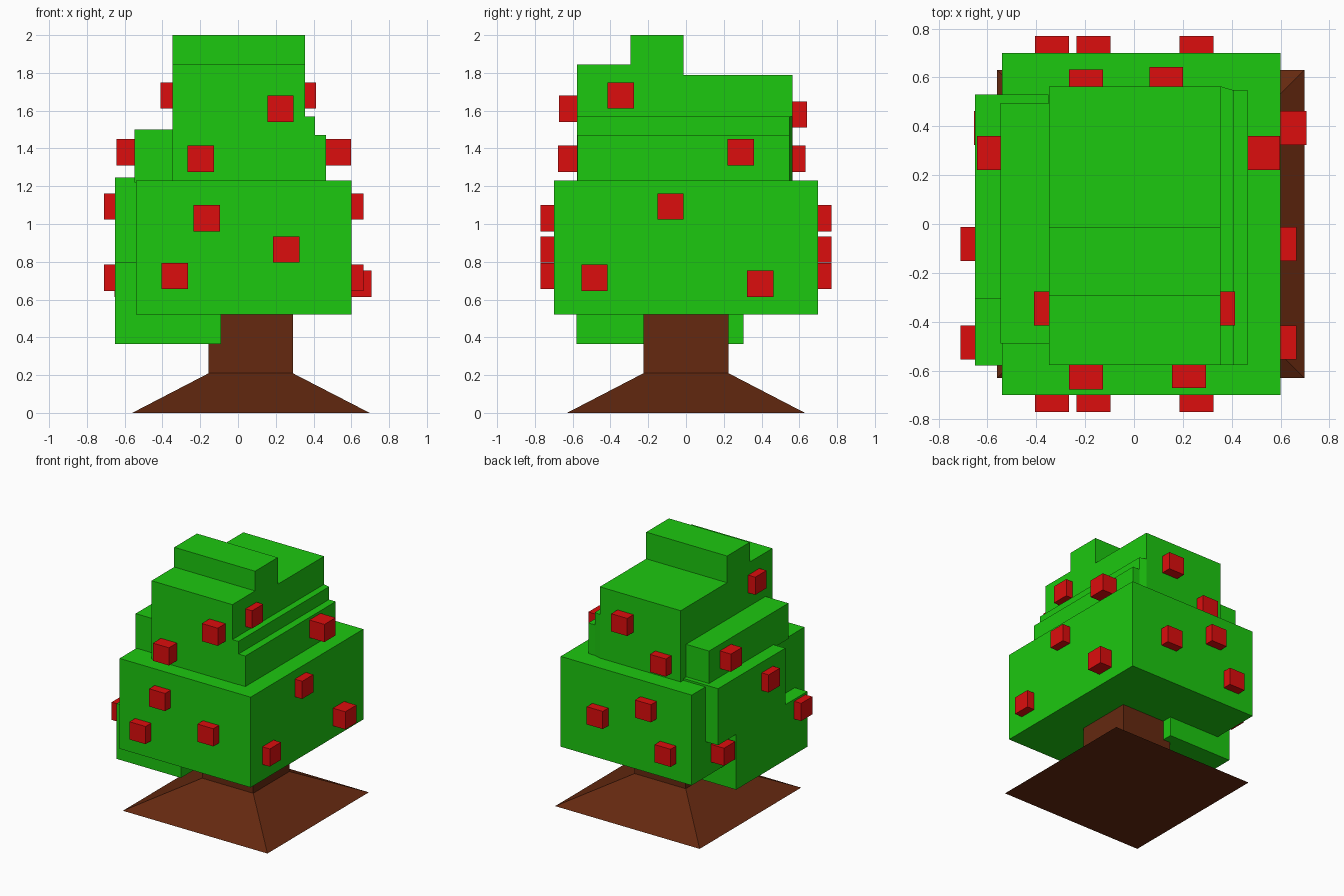
import bpy

if "Cube" in bpy.data.objects:
    bpy.data.objects.remove(bpy.data.objects["Cube"])


def material(name, rgb):
    m = bpy.data.materials.new(name)
    m.diffuse_color = (*rgb, 1)
    m.use_nodes = True
    m.node_tree.nodes["Principled BSDF"].inputs["Base Color"].default_value = m.diffuse_color
    return m


GREEN = material("leaf_green", (0.012, 0.58, 0.005))
BROWN = material("bark_brown", (0.13, 0.022, 0.005))
RED = material("fruit_red", (0.72, 0.004, 0.004))


def loft(name, bottom, top, z0, z1, mat):
    """Solid between two plan outlines with the same number of points."""
    n = len(bottom)
    verts = [(x, y, z0) for x, y in bottom] + [(x, y, z1) for x, y in top]
    faces = [tuple(reversed(range(n))), tuple(range(n, 2 * n))]
    faces += [(i, (i + 1) % n, (i + 1) % n + n, i + n) for i in range(n)]
    me = bpy.data.meshes.new(name)
    me.from_pydata(verts, [], faces)
    me.materials.append(mat)
    ob = bpy.data.objects.new(name, me)
    bpy.context.collection.objects.link(ob)
    return ob


def rect(x0, x1, y0, y1):
    return [(x0, y0), (x1, y0), (x1, y1), (x0, y1)]


def box(name, x, y, z, mat):
    plan = rect(*x, *y)
    return loft(name, plan, plan, *z, mat)


# Trunk and flared root base
trunk_plan = rect(-0.155, 0.29, -0.225, 0.225)
loft("root_base", rect(-0.56, 0.697, -0.63, 0.63), trunk_plan, 0, 0.21, BROWN)
loft("trunk", trunk_plan, trunk_plan, 0.21, 0.53, BROWN)

# Foliage blocks
box("foliage_main", (-0.54, 0.60), (-0.70, 0.70), (0.52, 1.23), GREEN)
box("foliage_left_low", (-0.65, -0.09), (-0.58, 0.305), (0.365, 0.80), GREEN)
box("foliage_left_high", (-0.65, -0.35), (-0.305, 0.53), (0.80, 1.245), GREEN)
box("foliage_left_shoulder", (-0.547, -0.30), (-0.49, 0.495), (1.22, 1.50), GREEN)
box("foliage_right_step", (0.30, 0.467), (-0.575, 0.547), (1.22, 1.47), GREEN)

# Middle tier with a slightly chamfered rear right corner
tier = [(-0.348, -0.577), (0.408, -0.577), (0.408, 0.547), (0.355, 0.563), (-0.348, 0.563)]
loft("foliage_middle_tier", tier, tier, 1.22, 1.57, GREEN)

# Stepped crown
for name, y, top in (("front", (-0.577, -0.295), 1.845),
                     ("ridge", (-0.295, -0.013), 2.0),
                     ("back", (-0.013, 0.563), 1.79)):
    box("foliage_crown_" + name, (-0.348, 0.355), y, (1.57, top), GREEN)

# Cube fruit, half sunk in the foliage
fruit = []
for x, z in ((-0.165, 1.03), (-0.335, 0.725), (0.255, 0.865)):
    fruit += [(x, -0.70, z), (x, 0.70, z)]
fruit += [(-0.197, -0.607, 1.345), (0.225, -0.602, 1.61),
          (-0.197, 0.562, 1.345), (0.132, 0.572, 1.58)]
# left x, right x, shared y and z
for xl, xr, y, z in ((-0.34, 0.343, -0.345, 1.68), (-0.573, 0.528, 0.29, 1.38),
                     (-0.641, 0.595, -0.082, 1.093), (-0.641, 0.595, -0.485, 0.715),
                     (-0.585, 0.637, 0.393, 0.683)):
    fruit += [(xl, y, z), (xr, y, z)]

R = 0.0695
for i, (x, y, z) in enumerate(fruit):
    box(f"fruit_{i + 1}", (x - R, x + R), (y - R, y + R), (z - R, z + R), RED)
